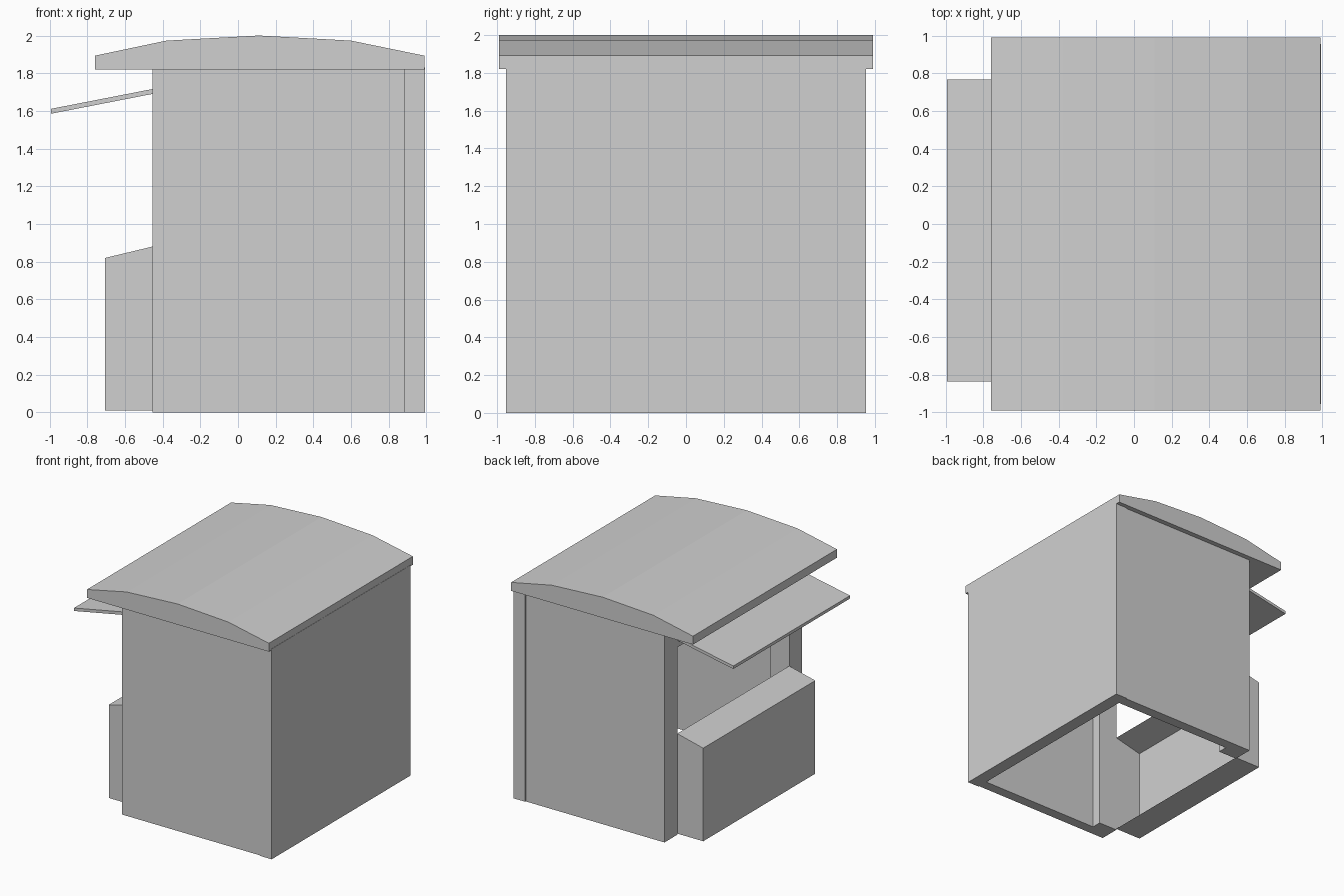
import bpy
import bmesh

old = bpy.data.objects.get("Cube")
if old:
    bpy.data.objects.remove(old, do_unlink=True)

grey = bpy.data.materials.new("plain grey")
grey.use_nodes = True
colour = (0.63, 0.63, 0.63, 1)
grey.diffuse_color = colour
grey.node_tree.nodes["Principled BSDF"].inputs["Base Color"].default_value = colour


def prism(name, profile, y0, y1, open_side=None):
    """Extrude an (x, z) outline along y; open_side leaves out one side face."""
    bm = bmesh.new()
    front = [bm.verts.new((x, y0, z)) for x, z in profile]
    back = [bm.verts.new((x, y1, z)) for x, z in profile]
    bm.faces.new(front)
    bm.faces.new(back[::-1])
    n = len(profile)
    for i in range(n):
        if i != open_side:
            j = (i + 1) % n
            bm.faces.new((front[i], back[i], back[j], front[j]))
    bmesh.ops.recalc_face_normals(bm, faces=bm.faces)
    mesh = bpy.data.meshes.new(name)
    bm.to_mesh(mesh)
    bm.free()
    mesh.materials.append(grey)
    obj = bpy.data.objects.new(name, mesh)
    bpy.context.collection.objects.link(obj)
    return obj


def box(name, x0, x1, y0, y1, z0, z1):
    return prism(name, [(x0, z0), (x1, z0), (x1, z1), (x0, z1)], y0, y1)


FRONT = -0.455      # serving side of the kiosk
INNER = 0.88        # inner face of the rear wall
OPENING = 0.77      # half width of the serving hatch
EAVE = 1.82

# Rear wall, standing slightly proud of the side walls
box("rear_wall", INNER, 0.992, -0.954, 0.954, 0, 1.83)

# Side walls and hatch pillars
for side, s in (("left", 1), ("right", -1)):
    ys = sorted((s * 0.855, s * 0.946))
    box(side + "_wall", FRONT, INNER, *ys, 0, EAVE)
    ys = sorted((s * OPENING, s * 0.855))
    box(side + "_pillar", FRONT, -0.275, *ys, 0, EAVE)

# Beam over the hatch
box("hatch_header", FRONT, -0.275, -OPENING, OPENING, 1.63, EAVE)

# Hollow counter, open towards the inside
prism("counter", [(-0.705, 0.01), (FRONT, 0.01), (FRONT, 0.88), (-0.705, 0.82)],
      -OPENING, OPENING, open_side=1)

# Sloping awning
prism("awning", [(-0.993, 1.585), (FRONT, 1.69), (FRONT, 1.716), (-0.993, 1.611)],
      -0.837, 0.768)

# Arched roof
prism("roof", [(-0.76, EAVE), (0.99, EAVE), (0.99, 1.893), (0.6, 1.973),
               (0.11, 2.0), (-0.38, 1.973), (-0.76, 1.893)], -0.99, 0.99)
